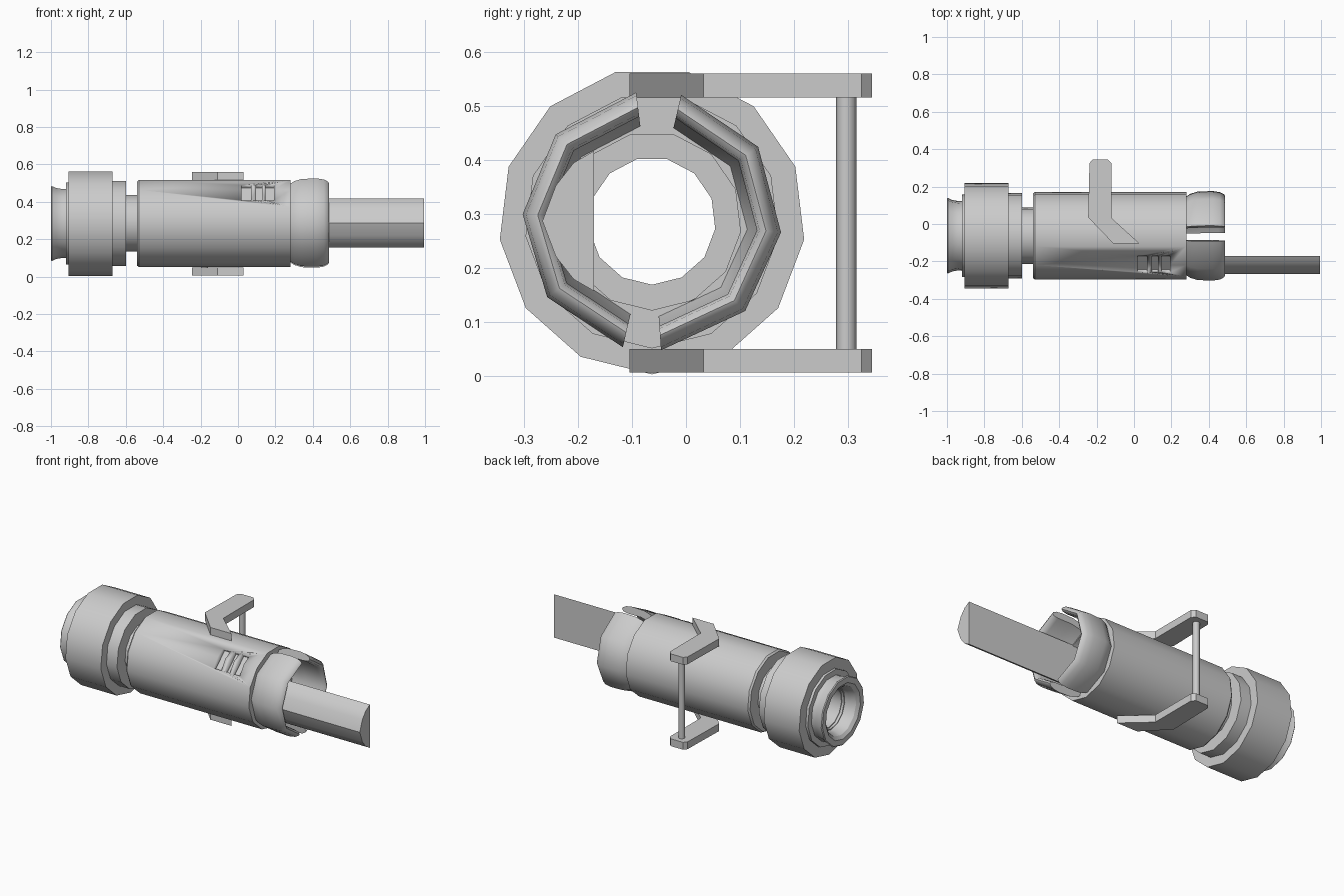
import bpy, bmesh
from math import radians, sin, cos, pi
from mathutils import Matrix, Vector

if "Cube" in bpy.data.objects:
    bpy.data.objects.remove(bpy.data.objects["Cube"])

CY, CZ = -0.063, 0.287   # axis of the tube, which runs along x
SIDES = 13


def finish(name, bm, angle=31):
    bmesh.ops.recalc_face_normals(bm, faces=bm.faces)
    me = bpy.data.meshes.new(name)
    bm.to_mesh(me)
    bm.free()
    ob = bpy.data.objects.new(name, me)
    bpy.context.collection.objects.link(ob)
    bpy.ops.object.select_all(action='DESELECT')
    ob.select_set(True)
    bpy.context.view_layer.objects.active = ob
    bpy.ops.object.shade_smooth_by_angle(angle=radians(angle))
    return ob


def lathe(name, profile, angles=None, angle=31):
    """Sweep a closed (x, radius) profile about the axis; full turn unless angles are given."""
    full = angles is None
    if full:
        angles = [-90 + 360 * i / SIDES for i in range(SIDES)]
    bm = bmesh.new()
    rings = [[bm.verts.new((x, CY + r * cos(radians(a)), CZ + r * sin(radians(a))))
              for x, r in profile] for a in angles]
    n = len(profile)
    for i in range(len(rings) if full else len(rings) - 1):
        p, q = rings[i], rings[(i + 1) % len(rings)]
        for j in range(n):
            k = (j + 1) % n
            bm.faces.new((p[j], p[k], q[k], q[j]))
    if not full:
        bm.faces.new(rings[0])
        bm.faces.new(rings[-1])
    return finish(name, bm, angle)


def prism(name, points, offset, angle=31):
    """Extrude a closed outline along a vector."""
    bm = bmesh.new()
    f = bm.faces.new([bm.verts.new(p) for p in points])
    ext = bmesh.ops.extrude_face_region(bm, geom=[f])
    vs = [g for g in ext['geom'] if isinstance(g, bmesh.types.BMVert)]
    bmesh.ops.translate(bm, verts=vs, vec=offset)
    return finish(name, bm, angle)


# Rear mouth with a flared lip
lathe("rear_lip", [(-0.90, 0.19), (-0.94, 0.187), (-0.97, 0.192), (-0.995, 0.203),
                   (-1.0, 0.198), (-1.0, 0.165), (-0.985, 0.145), (-0.95, 0.132), (-0.90, 0.13)])
lathe("rear_flange", [(-0.92, 0.222), (-0.90, 0.222), (-0.90, 0.125), (-0.92, 0.125)])
# Wide collar and its step
lathe("wide_collar", [(-0.905, 0.284), (-0.67, 0.284), (-0.67, 0.12), (-0.905, 0.12)])
lathe("collar_step", [(-0.68, 0.23), (-0.60, 0.23), (-0.60, 0.12), (-0.68, 0.12)])
lathe("neck", [(-0.61, 0.153), (-0.53, 0.153), (-0.53, 0.118), (-0.61, 0.118)])

# Main barrel, hollow
body = lathe("barrel", [(-0.54, 0.228), (-0.53, 0.236), (0.28, 0.236), (0.28, 0.165),
                        (-0.48, 0.165), (-0.48, 0.118), (-0.54, 0.118)])

# Three recessed vents on the upper front of the barrel
bm = bmesh.new()
for x, w in ((0.045, 0.05), (0.112, 0.03), (0.17, 0.045)):
    a = radians(133)
    m = (Matrix.Translation(Vector((x, CY + 0.235 * cos(a), CZ + 0.235 * sin(a))))
         @ Matrix.Rotation(a, 4, 'X') @ Matrix.Diagonal((w, 0.07, 0.12, 1)))
    bmesh.ops.create_cube(bm, size=1, matrix=m)
cutter = finish("vent_cutter", bm)
cutter.hide_render = True
mod = body.modifiers.new("vents", 'BOOLEAN')
mod.operation = 'DIFFERENCE'
mod.solver = 'EXACT'
mod.object = cutter
bpy.context.view_layer.objects.active = body
bpy.ops.object.modifier_apply(modifier=mod.name)
bpy.data.objects.remove(cutter)

# Two curved jaws with rounded rims at the open end
jaw = [(0.27, 0.205), (0.30, 0.225), (0.34, 0.237), (0.42, 0.24), (0.46, 0.234), (0.482, 0.222),
       (0.487, 0.212), (0.478, 0.2), (0.45, 0.195), (0.36, 0.195), (0.27, 0.175)]
lathe("jaw_back", jaw, [-86, -44, -5, 35, 77], 45)
lathe("jaw_front", jaw, [97, 138, 177, 216, 257], 45)

# Long blade with a flat inner side
half = [(0.107, 0.13), (0.145, 0.108), (0.178, 0.066)]
outline = ([(0.25, CY - y, CZ + z) for y, z in half] + [(0.25, CY - 0.203, CZ)]
           + [(0.25, CY - y, CZ - z) for y, z in reversed(half)])
prism("blade", outline, (0.745, 0, 0), 40)

# Bent bracket arms above and below, joined by a rod
arm = [(-0.11, -0.105), (0.03, -0.105), (-0.12, 0.032), (-0.12, 0.325), (-0.14, 0.345),
       (-0.222, 0.345), (-0.238, 0.325), (-0.245, 0.035)]
for name, z in (("upper_arm", 0.516), ("lower_arm", 0.006)):
    prism(name, [(x, y, z) for x, y in arm], (0, 0, 0.044), 25)
rod = [(-0.18 + 0.019 * cos(i * pi / 4), 0.297 + 0.019 * sin(i * pi / 4), 0.04) for i in range(8)]
prism("bracket_rod", rod, (0, 0, 0.485), 50)
